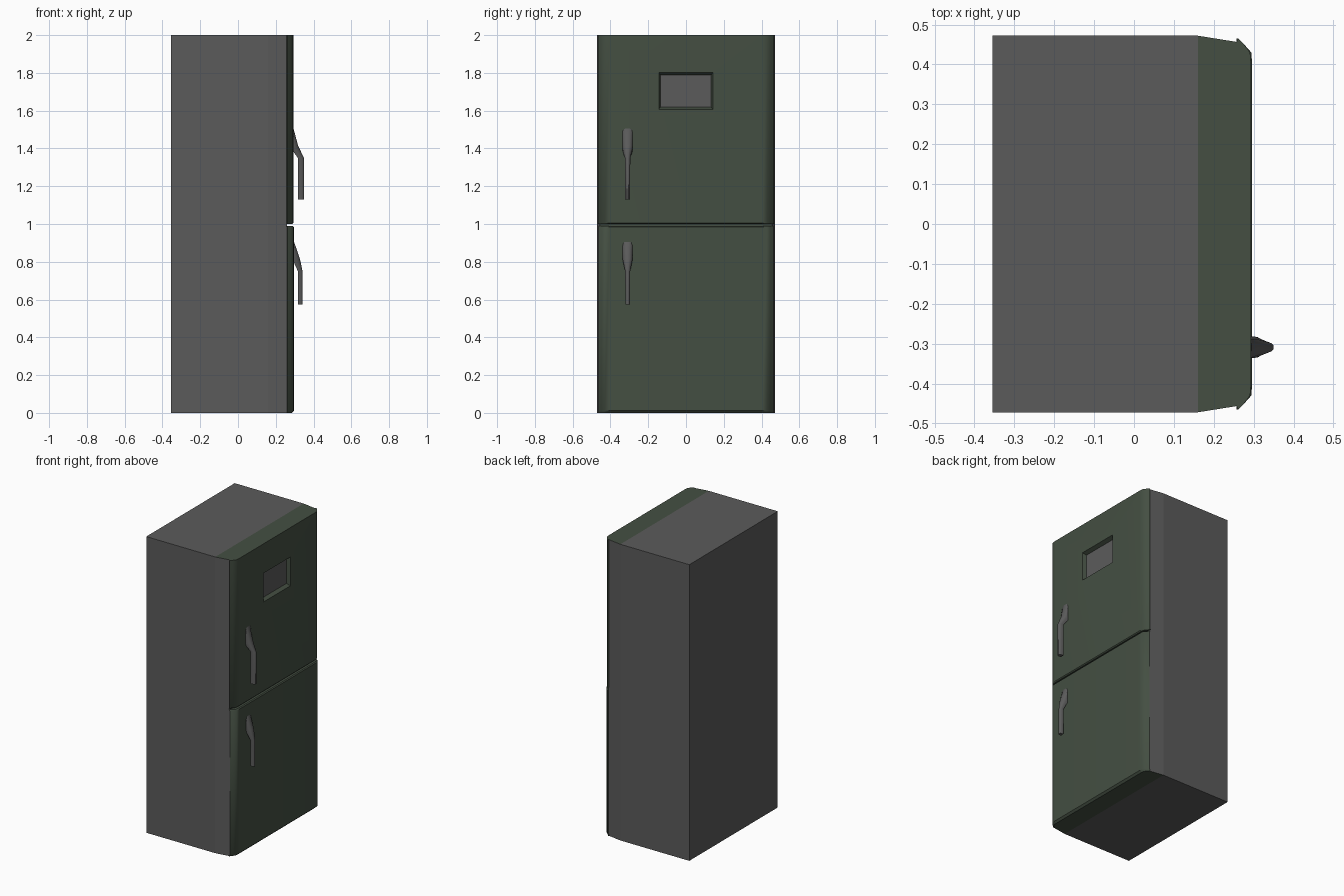
import bpy, bmesh, math

if "Cube" in bpy.data.objects:
    bpy.data.objects.remove(bpy.data.objects["Cube"])


def material(name, rgb):
    m = bpy.data.materials.new(name)
    m.diffuse_color = (*rgb, 1)
    m.use_nodes = True
    m.node_tree.nodes["Principled BSDF"].inputs["Base Color"].default_value = m.diffuse_color
    return m


GREEN = material("door_green", (0.058, 0.078, 0.055))
GREY = material("dark_grey", (0.105, 0.105, 0.105))


def loft(name, rings, mats, smooth=True):
    """Skin a list of equal-length closed rings and cap both ends."""
    bm = bmesh.new()
    rows = [[bm.verts.new(p) for p in ring] for ring in rings]
    n = len(rows[0])
    for a, b in zip(rows, rows[1:]):
        for i in range(n):
            j = (i + 1) % n
            bm.faces.new((a[i], a[j], b[j], b[i]))
    bm.faces.new(rows[0][::-1])
    bm.faces.new(rows[-1])
    bmesh.ops.recalc_face_normals(bm, faces=bm.faces)
    mesh = bpy.data.meshes.new(name)
    bm.to_mesh(mesh)
    bm.free()
    for m in mats:
        mesh.materials.append(m)
    obj = bpy.data.objects.new(name, mesh)
    bpy.context.collection.objects.link(obj)
    if smooth:
        bpy.ops.object.select_all(action='DESELECT')
        obj.select_set(True)
        bpy.context.view_layer.objects.active = obj
        bpy.ops.object.shade_smooth_by_angle(angle=math.radians(40))
    return obj


def mirrored(half):
    """Complete an outline given for +y with its -y mirror."""
    return half + [(x, -y) for x, y in reversed(half)]


# Cabinet: rectangular carcass with sides tapering toward the doors
outline = mirrored([(0.26, 0.456), (0.16, 0.472), (-0.355, 0.472)])
cabinet = loft("cabinet", [[(x, y, z) for x, y in outline] for z in (0, 2)],
               [GREY, GREEN], smooth=False)

# Green front strip on the cabinet top and underside
bm = bmesh.new()
bm.from_mesh(cabinet.data)
geom = bm.verts[:] + bm.edges[:] + bm.faces[:]
bmesh.ops.bisect_plane(bm, geom=geom, plane_co=(0.16, 0, 0), plane_no=(1, 0, 0), dist=1e-4)
for f in bm.faces:
    c = f.calc_center_median()
    if c.x > 0.16 and (abs(f.normal.z) > 0.5 or f.normal.x > 0.5):
        f.material_index = 1
bm.to_mesh(cabinet.data)
bm.free()


# Doors: shallow slabs with rounded vertical edges
def door(name, levels, front, side):
    prof = mirrored([(front, 0.405), (front - 0.002, 0.43),
                     (front - 0.017, side - 0.015), (0.262, side), (0.257, side - 0.008)])
    rings = []
    for z, inset in levels:
        rings.append([(max(x - inset, 0.257), y, z) for x, y in prof])
    return loft(name, rings, [GREEN])


upper_door = door("upper_door", [(1.0, 0.006), (1.006, 0), (2.0, 0)], 0.293, 0.465)
lower_door = door("lower_door", [(0.0, 0.012), (0.012, 0), (0.984, 0), (0.99, 0.006)], 0.296, 0.462)


# Display recess with sloping walls, and the panel at its back
def rect(x, hy, hz):
    return [(x, s * hy - 0.001, 1.704 + t * hz) for s, t in ((-1, -1), (1, -1), (1, 1), (-1, 1))]


cutter = loft("recess_cutter", [rect(0.266, 0.134, 0.085), rect(0.293, 0.143, 0.097),
                                rect(0.32, 0.143, 0.097)], [GREEN], smooth=False)
cutter.hide_render = True
cutter.display_type = 'WIRE'
cut = upper_door.modifiers.new("recess", 'BOOLEAN')
cut.operation = 'DIFFERENCE'
cut.object = cutter
loft("display_panel", [rect(0.264, 0.134, 0.085), rect(0.268, 0.134, 0.085)], [GREY], smooth=False)


# Handles: wide mount narrowing into a hanging grip, rounded toward the front
SECTION = [(0, -1), (0.5, -1), (0.85, -0.7), (1, -0.3), (1, 0.3), (0.85, 0.7), (0.5, 1), (0, 1)]


def handle(name, stations):
    rings = []
    for xb, zb, xf, zf, hw in stations:
        rings.append([(xb + t * (xf - xb), -0.309 + w * hw, zb + t * (zf - zb))
                      for t, w in SECTION])
    loft(name, rings, [GREY])


handle("upper_handle", [(0.288, 1.495, 0.294, 1.505, 0.027), (0.288, 1.39, 0.318, 1.415, 0.027),
                        (0.318, 1.348, 0.350, 1.348, 0.014), (0.318, 1.13, 0.350, 1.13, 0.013)])
handle("lower_handle", [(0.290, 0.895, 0.297, 0.905, 0.026), (0.290, 0.81, 0.328, 0.815, 0.026),
                        (0.318, 0.748, 0.342, 0.748, 0.013), (0.318, 0.573, 0.342, 0.573, 0.012)])
